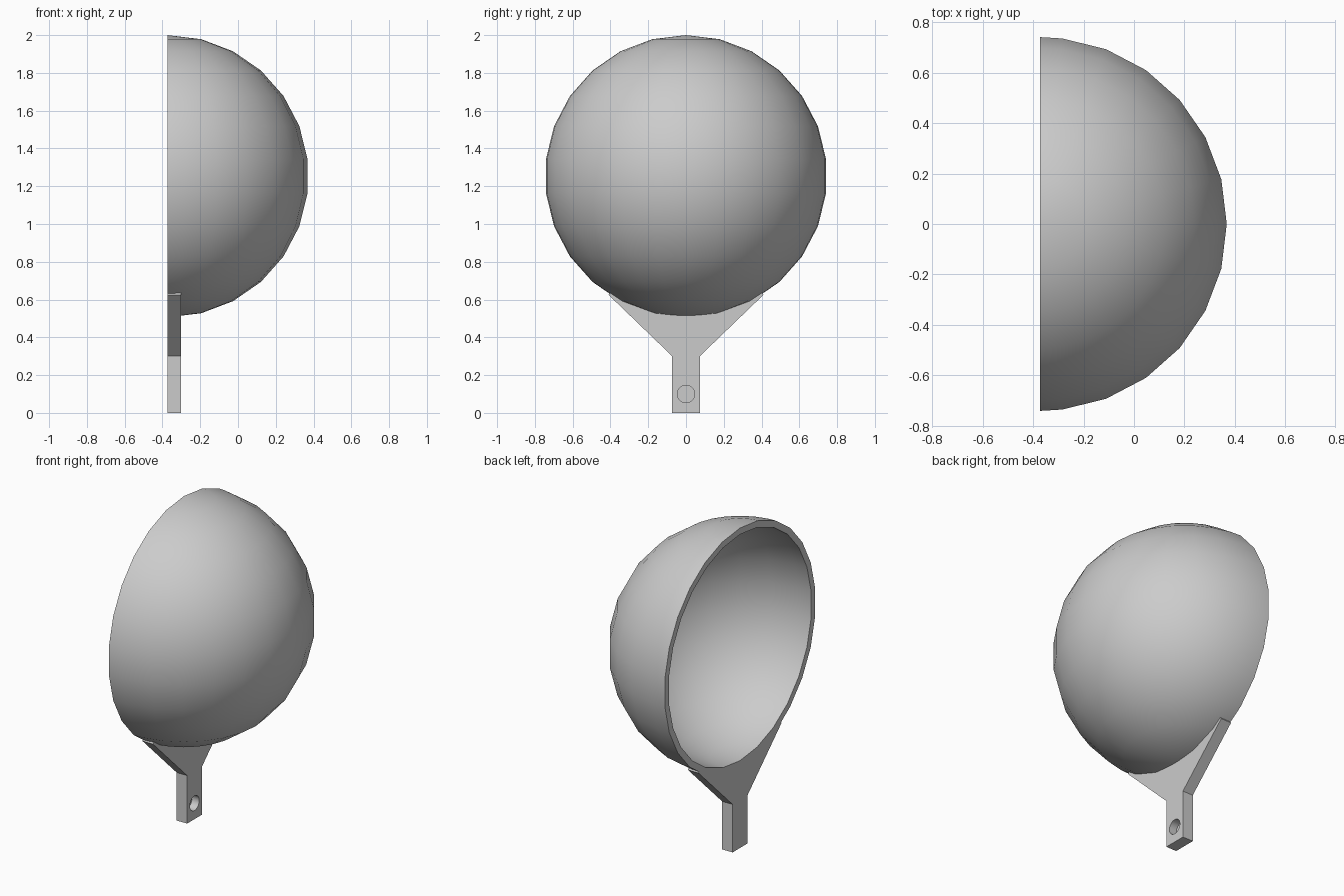
import bpy, bmesh, math
from mathutils import Matrix

old = bpy.data.objects.get("Cube")
if old:
    bpy.data.objects.remove(old, do_unlink=True)

RADIUS, INNER = 0.747, 0.707
CENTRE_Z = 2 - RADIUS
BACK_X = -RADIUS / 2
THICK = 0.073
RINGS = 13
STEP = math.pi / RINGS

grey = bpy.data.materials.new("light_grey")
grey.use_nodes = True
grey.diffuse_color = (0.6, 0.6, 0.6, 1)
grey.node_tree.nodes["Principled BSDF"].inputs["Base Color"].default_value = grey.diffuse_color


def finish(name, bm):
    bmesh.ops.remove_doubles(bm, verts=bm.verts, dist=1e-5)
    bmesh.ops.recalc_face_normals(bm, faces=bm.faces)
    mesh = bpy.data.meshes.new(name)
    bm.to_mesh(mesh)
    bm.free()
    mesh.materials.append(grey)
    obj = bpy.data.objects.new(name, mesh)
    bpy.context.collection.objects.link(obj)
    return obj


def activate(obj):
    bpy.ops.object.select_all(action='DESELECT')
    obj.select_set(True)
    bpy.context.view_layer.objects.active = obj


# Hollow half sphere, open towards -x
bm = bmesh.new()
longitudes = [-math.pi / 2] + [STEP * i for i in range(-6, 7)] + [math.pi / 2]


def half_shell(radius):
    grid = []
    for lon in longitudes:
        column = []
        for r in range(RINGS + 1):
            polar = STEP * r
            flat = radius * math.sin(polar)
            column.append(bm.verts.new((BACK_X + flat * math.cos(lon),
                                        flat * math.sin(lon),
                                        CENTRE_Z + radius * math.cos(polar))))
        grid.append(column)
    for a, b in zip(grid, grid[1:]):
        for r in range(RINGS):
            bm.faces.new((a[r], a[r + 1], b[r + 1], b[r]))
    return grid


outer, inner = half_shell(RADIUS), half_shell(INNER)
# Flat rim joining the two shells
for side in (0, -1):
    for r in range(RINGS):
        o, i = outer[side], inner[side]
        bm.faces.new((o[r], o[r + 1], i[r + 1], i[r]))
bowl = finish("bowl", bm)
activate(bowl)
bpy.ops.object.shade_smooth_by_angle(angle=math.radians(35))

# Flared handle plate whose top edge follows the bowl wall
wall = 0.73
spread = math.asin(0.40 / wall)
arc = [(wall * math.sin(spread * t / 8), CENTRE_Z - wall * math.cos(spread * t / 8))
       for t in range(8, -9, -1)]
outline = [(-0.41, 0.625), (-0.073, 0.3), (-0.073, 0), (0.073, 0), (0.073, 0.3), (0.41, 0.625)] + arc
bm = bmesh.new()
plate = bm.faces.new([bm.verts.new((BACK_X, y, z)) for y, z in outline])
extruded = bmesh.ops.extrude_face_region(bm, geom=[plate])["geom"]
bmesh.ops.translate(bm, vec=(THICK, 0, 0),
                    verts=[v for v in extruded if isinstance(v, bmesh.types.BMVert)])
handle = finish("handle", bm)

# Blind round hole in the handle
bm = bmesh.new()
bmesh.ops.create_cone(bm, cap_ends=True, segments=26, radius1=0.046, radius2=0.046, depth=0.1,
                      matrix=Matrix.Translation((BACK_X + THICK, 0, 0.1))
                      @ Matrix.Rotation(math.pi / 2, 4, 'Y'))
cutter = finish("hole_cutter", bm)
cutter.hide_render = True
activate(handle)
cut = handle.modifiers.new("hole", 'BOOLEAN')
cut.operation = 'DIFFERENCE'
cut.solver = 'EXACT'
cut.object = cutter
bpy.ops.object.modifier_apply(modifier=cut.name)
bpy.data.objects.remove(cutter, do_unlink=True)
bpy.ops.object.shade_smooth_by_angle(angle=math.radians(20))
